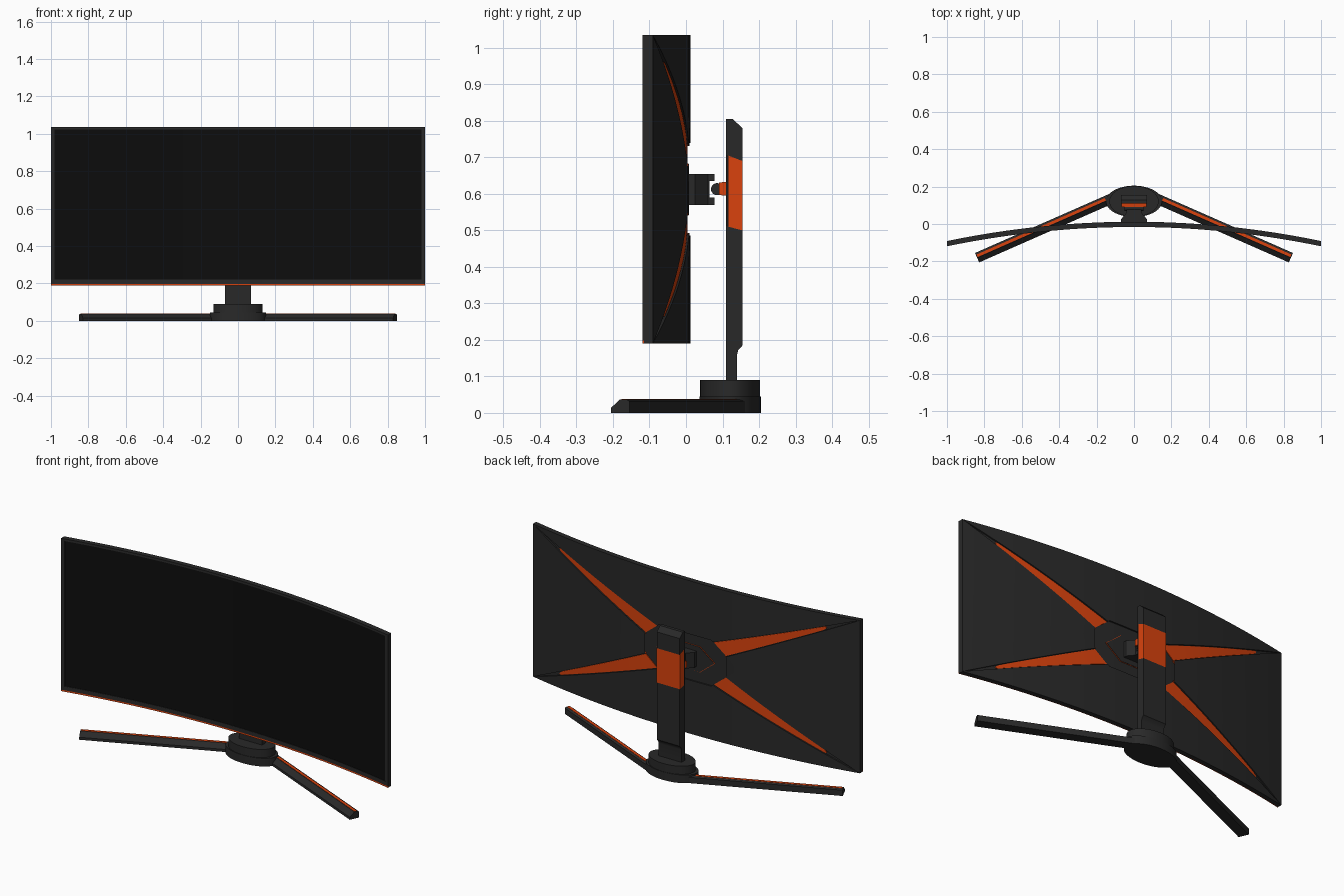
import bpy, bmesh, math
from mathutils import Vector

if "Cube" in bpy.data.objects:
    bpy.data.objects.remove(bpy.data.objects["Cube"])


def material(name, rgb):
    m = bpy.data.materials.new(name)
    m.diffuse_color = (*rgb, 1)
    m.use_nodes = True
    m.node_tree.nodes["Principled BSDF"].inputs["Base Color"].default_value = m.diffuse_color
    return m


DARK = material("dark_plastic", (0.022, 0.022, 0.022))
BLACK = material("black_trim", (0.010, 0.010, 0.010))
GLASS = material("screen_black", (0.004, 0.004, 0.004))
ORANGE = material("orange", (0.70, 0.055, 0.004))

ZM, H = 0.6125, 0.4225            # panel mid height and half height


def finish(bm, name, mat, smooth=True):
    bmesh.ops.recalc_face_normals(bm, faces=bm.faces)
    me = bpy.data.meshes.new(name)
    bm.to_mesh(me)
    bm.free()
    ob = bpy.data.objects.new(name, me)
    bpy.context.collection.objects.link(ob)
    me.materials.append(mat)
    if smooth:
        bpy.ops.object.select_all(action='DESELECT')
        ob.select_set(True)
        bpy.context.view_layer.objects.active = ob
        bpy.ops.object.shade_smooth_by_angle(angle=math.radians(30))
    return ob


def extrude(bm, verts, offset):
    face = bm.faces.new([bm.verts.new(v) for v in verts])
    new = bmesh.ops.extrude_face_region(bm, geom=[face])["geom"]
    bmesh.ops.translate(bm, vec=offset, verts=[g for g in new if isinstance(g, bmesh.types.BMVert)])


def profile(name, yz, half, mat):
    """Side profile (y, z) extruded across x."""
    bm = bmesh.new()
    extrude(bm, [(-half, y, z) for y, z in yz], (2 * half, 0, 0))
    return finish(bm, name, mat)


def plan(name, xy, z0, z1, mat):
    """Plan outline (x, y) extruded upward."""
    bm = bmesh.new()
    extrude(bm, [(x, y, z0) for x, y in xy], (0, 0, z1 - z0))
    return finish(bm, name, mat)


def curved(name, xz, y0, y1, mat):
    """Outline (x, z from panel middle) cut into strips, thickened and bent to the panel curve."""
    bm = bmesh.new()
    face = bm.faces.new([bm.verts.new((x, y0, ZM + z)) for x, z in xz])
    bmesh.ops.triangulate(bm, faces=[face])
    for i in range(-15, 16):
        bmesh.ops.bisect_plane(bm, geom=bm.verts[:] + bm.edges[:] + bm.faces[:], dist=1e-5,
                               plane_co=(i / 16, 0, 0), plane_no=(1, 0, 0))
    new = bmesh.ops.extrude_face_region(bm, geom=bm.faces[:])["geom"]
    bmesh.ops.translate(bm, vec=(0, y1 - y0, 0), verts=[g for g in new if isinstance(g, bmesh.types.BMVert)])
    for v in bm.verts:
        v.co.y -= 0.103 * v.co.x ** 2
    return finish(bm, name, mat)


def rect(x0, x1, z0, z1):
    return [(x0, z0), (x1, z0), (x1, z1), (x0, z1)]


def hexagon(s):
    pts = [(0.32, 0), (0.16, 0.127), (-0.16, 0.127), (-0.32, 0), (-0.16, -0.127), (0.16, -0.127)]
    return [(x * s, z * s) for x, z in pts]


# panel core, screen and bezel
curved("panel_core", rect(-1, 1, -H, H), -0.012, 0.004, DARK)
curved("screen", rect(-0.98, 0.98, -H + 0.03, H - 0.012), -0.0135, -0.011, GLASS)
curved("bezel_top", rect(-1, 1, H - 0.012, H), -0.016, -0.012, DARK)
curved("bezel_bottom", rect(-1, 1, -H + 0.008, -H + 0.03), -0.016, -0.012, DARK)
curved("bezel_orange_strip", rect(-1, 1, -H, -H + 0.008), -0.016, -0.012, ORANGE)
for s, side in ((-1, "left"), (1, "right")):
    curved("bezel_" + side, rect(*sorted((s * 0.98, s)), -H + 0.03, H - 0.012), -0.016, -0.012, DARK)

# back shell: four raised sectors leaving an X groove and a hexagonal recess
IN, OUT = (0.248, 0.057), (0.17, 0.119)     # groove mouth on the hexagon edge
for s, side, end in ((1, "right", "top"), (-1, "left", "bottom")):
    curved("back_shell_" + side, [(s * x, z) for x, z in
           ((1, -H), (1, H), IN, (0.32, 0), (IN[0], -IN[1]))], 0.004, 0.012, DARK)
    curved("back_shell_" + end, [(x, s * z) for x, z in
           ((-1, H), (1, H), OUT, (0.16, 0.127), (-0.16, 0.127), (-OUT[0], OUT[1]))], 0.004, 0.012, DARK)

# orange wedges in the grooves and orange lips on the recess wall
corner, a, b = Vector((1, H)), Vector(IN), Vector(OUT)
a2, b2 = a.lerp(corner, 0.73), b.lerp(corner, 0.765)
mid = (a2 + b2) / 2 + Vector((0.022, 0.009))
wedge = [a.lerp(b, 0.04), a2.lerp(b2, 0.1), mid.lerp(a2, 0.35), mid.lerp(b2, 0.35),
         b2.lerp(a2, 0.1), b.lerp(a, 0.04)]
for sx in (-1, 1):
    for sz in (-1, 1):
        tag = ("left" if sx < 0 else "right") + ("_lower" if sz < 0 else "_upper")
        curved("wedge_" + tag, [(sx * x, sz * z) for x, z in wedge], 0.004, 0.0075, ORANGE)
        lip = [(0.32, 0), IN, (IN[0] - 0.005, IN[1] - 0.002), (0.314, 0)]
        curved("recess_lip_" + tag, [(sx * x, sz * z) for x, z in lip], 0.004, 0.0115, ORANGE)
curved("mount_plate_rim", hexagon(0.56), 0.004, 0.0065, ORANGE)
curved("mount_plate", hexagon(0.55), 0.0064, 0.0085, DARK)

# tilt mount: tapered block with two prongs around a pivot
plan("mount_block", [(-0.07, 0.004), (0.07, 0.004), (0.07, 0.025), (0.04, 0.06), (0.04, 0.064),
                     (-0.04, 0.064), (-0.04, 0.06), (-0.07, 0.025)], 0.57, 0.655, DARK)
for name, z in (("lower", 0.57), ("upper", 0.635)):
    profile("mount_prong_" + name, [(0.06, z), (0.078, z), (0.078, z + 0.02), (0.06, z + 0.02)], 0.04, DARK)
profile("pivot", [(0.085 + 0.0165 * math.cos(i * math.pi / 12), 0.613 + 0.0165 * math.sin(i * math.pi / 12))
                  for i in range(24)], 0.05, DARK)
profile("carriage_arm", [(0.09, 0.597), (0.118, 0.594), (0.118, 0.634), (0.09, 0.631)], 0.068, ORANGE)

# stand column with orange collar
profile("column_lower", [(0.11, 0.08), (0.14, 0.08), (0.14, 0.16), (0.143, 0.172), (0.155, 0.185),
                         (0.155, 0.50), (0.11, 0.512)], 0.07, DARK)
profile("column_collar", [(0.116, 0.510), (0.155, 0.50), (0.155, 0.69), (0.116, 0.705)], 0.0705, ORANGE)
profile("column_rail", [(0.11, 0.512), (0.116, 0.510), (0.116, 0.705), (0.11, 0.707)], 0.07, BLACK)
profile("column_upper", [(0.11, 0.707), (0.155, 0.69), (0.155, 0.78), (0.128, 0.805), (0.11, 0.805)], 0.07, DARK)


# oval base
def oval(rx, ry):
    return [(rx * math.cos(i * math.pi / 24), 0.121 + ry * math.sin(i * math.pi / 24)) for i in range(48)]


plan("base_lower", oval(0.15, 0.084), 0, 0.045, DARK)
plan("base_upper", oval(0.132, 0.082), 0.045, 0.09, DARK)


# splayed legs with an orange stripe
def leg(name, s, start, end, section, mat):
    n = Vector((-0.403, -0.915))
    bm = bmesh.new()
    rings = [[bm.verts.new((s * (p[0] + n.x * w), p[1] + n.y * w, z)) for w, z in section] for p in (start, end)]
    for i in range(len(section)):
        j = (i + 1) % len(section)
        bm.faces.new((rings[0][i], rings[0][j], rings[1][j], rings[1][i]))
    for r in rings:
        bm.faces.new(r)
    finish(bm, name, mat, smooth=False)


for s, side in ((-1, "left"), (1, "right")):
    leg("leg_" + side, s, (0.10, 0.175), (0.85, -0.155),
        [(0, 0), (0, 0.032), (0.010, 0.037), (0.028, 0.037), (0.055, 0.014), (0.055, 0)], DARK)
    leg("leg_stripe_" + side, s, (0.16, 0.149), (0.846, -0.153),
        [(0.011, 0.034), (0.011, 0.0385), (0.026, 0.0385), (0.026, 0.034)], ORANGE)
